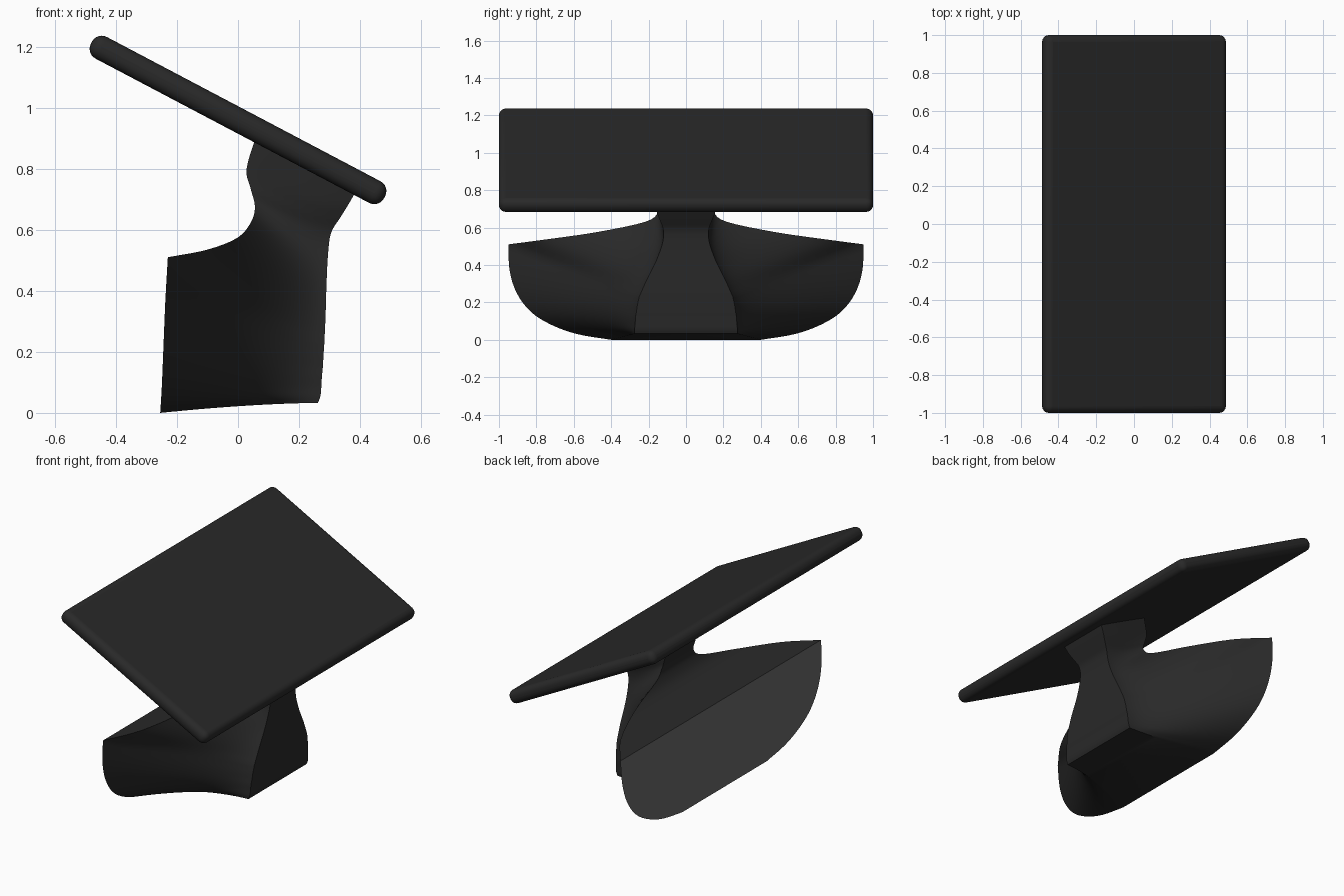
import bpy, bmesh, math
from mathutils import Vector

if "Cube" in bpy.data.objects:
    bpy.data.objects.remove(bpy.data.objects["Cube"])


def material(name, v):
    m = bpy.data.materials.new(name)
    m.diffuse_color = (v, v, v, 1)
    m.use_nodes = True
    m.node_tree.nodes["Principled BSDF"].inputs["Base Color"].default_value = m.diffuse_color
    return m


def finish(ob, angle):
    bpy.ops.object.select_all(action='DESELECT')
    ob.select_set(True)
    bpy.context.view_layer.objects.active = ob
    bpy.ops.object.shade_smooth_by_angle(angle=math.radians(angle))


def smooth_rows(rows, n):
    """Catmull-Rom interpolation through table rows."""
    r = [Vector(q) for q in rows]
    r = [2 * r[0] - r[1]] + r + [2 * r[-1] - r[-2]]
    out = []
    for i in range(1, len(r) - 2):
        a, b, c, d = r[i - 1:i + 3]
        for k in range(n):
            t = k / n
            out.append(0.5 * (2 * b + (c - a) * t + (2 * a - 5 * b + 4 * c - d) * t ** 2
                              + (3 * b - a - 3 * c + d) * t ** 3))
    return out + [r[-2]]


black = material("black_plastic", 0.022)
grey = material("grey_pad", 0.14)

# Tilted rounded plate
bpy.ops.mesh.primitive_cube_add(size=1, location=(0, 0, 0.96))
plate = bpy.context.object
plate.name = "tilted_plate"
plate.scale = (1.086, 2.0, 0.08)
plate.rotation_euler = (0, math.radians(27.8), 0)
bpy.ops.object.transform_apply(location=False, rotation=False, scale=True)
plate.data.materials.append(black)
bev = plate.modifiers.new("round", 'BEVEL')
bev.width, bev.segments = 0.036, 6
finish(plate, 40)

# Flared mount, lofted: back x, z, half width; front x, z, half width
wing = [
    (-.255, 0, .40, .262, .033, .275), (-.253, .03, .58, .27, .055, .275),
    (-.25, .08, .72, .273, .085, .272), (-.247, .15, .83, .275, .12, .27),
    (-.243, .25, .905, .278, .15, .265), (-.238, .37, .943, .28, .185, .26),
    (-.23, .51, .95, .283, .23, .25)]
neck = [
    wing[-1], (-.10, .535, .76, .287, .32, .21), (0, .575, .48, .29, .42, .16),
    (.045, .63, .22, .295, .52, .125), (.055, .68, .15, .305, .59, .122),
    (.04, .74, .145, .335, .64, .14), (.028, .80, .145, .36, .68, .155),
    (.06, .91, .155, .40, .75, .17)]
lower = smooth_rows(wing, 4)
sections = lower + smooth_rows(neck, 4)[1:]

N = 16
bm = bmesh.new()
rings = []
for xb, zb, wb, xf, zf, wf in sections:
    b, f = Vector((xb, wb, zb)), Vector((xf, wf, zf))
    c = Vector((xb + .56 * (xf - xb), wf + .08 * (wb - wf), zf + .1 * (zb - zf)))
    side = [(1 - t) ** 2 * b + 2 * t * (1 - t) * c + t * t * f
            for t in (i / N for i in range(N + 1))]
    ring = side + [Vector((p.x, -p.y, p.z)) for p in reversed(side)]
    rings.append([bm.verts.new(p) for p in ring])
M = 2 * N + 2
for s, (lo, hi) in enumerate(zip(rings, rings[1:])):
    for i in range(M):
        j = (i + 1) % M
        face = bm.faces.new((lo[i], lo[j], hi[j], hi[i]))
        if i == M - 1 and s < len(lower) - 1:
            face.material_index = 1  # flat grey back
for ring in (rings[0], rings[-1]):
    for i in range(N):
        bm.faces.new((ring[i], ring[i + 1], ring[M - 2 - i], ring[M - 1 - i]))
bmesh.ops.recalc_face_normals(bm, faces=bm.faces)
mesh = bpy.data.meshes.new("flared_mount")
bm.to_mesh(mesh)
bm.free()
mount = bpy.data.objects.new("flared_mount", mesh)
bpy.context.collection.objects.link(mount)
mesh.materials.append(black)
mesh.materials.append(grey)
finish(mount, 35)
